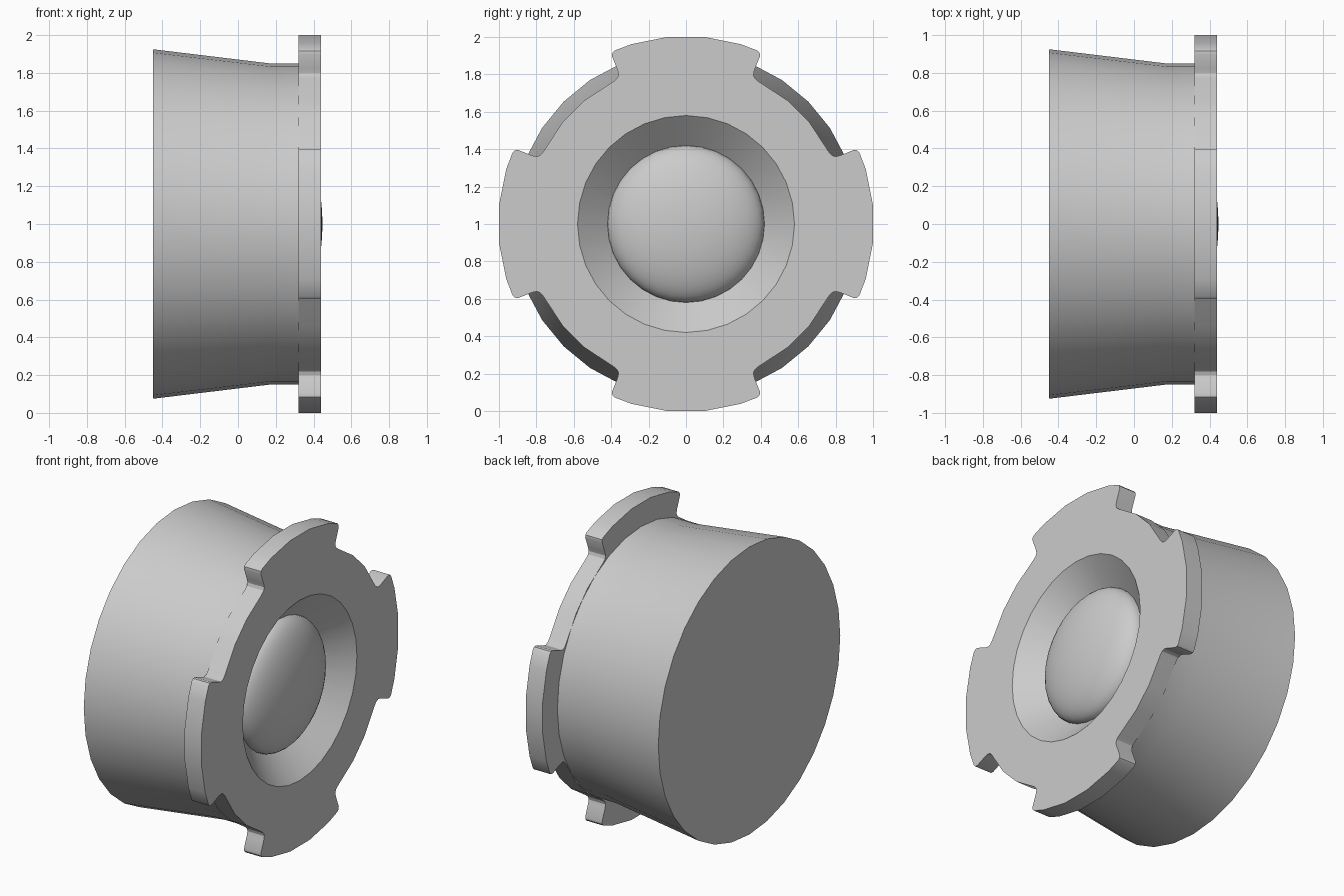
import bpy, bmesh
from math import sin, cos, radians, pi

cube = bpy.data.objects.get("Cube")
if cube:
    bpy.data.objects.remove(cube, do_unlink=True)

SIDES = 32
CENTRE_Z = 1.0
BACK, FLANGE_BACK, FACE = -0.45, 0.32, 0.44
HOLE = 0.58

grey = bpy.data.materials.new("plain grey")
grey.use_nodes = True
colour = (0.6, 0.6, 0.6, 1)
grey.diffuse_color = colour
grey.node_tree.nodes["Principled BSDF"].inputs["Base Color"].default_value = colour


def polar(x, r, angle):
    """Point around the x axis."""
    return (x, r * cos(angle), CENTRE_Z + r * sin(angle))


def finish(bm, name):
    mesh = bpy.data.meshes.new(name)
    bm.to_mesh(mesh)
    bm.free()
    mesh.materials.append(grey)
    obj = bpy.data.objects.new(name, mesh)
    bpy.context.collection.objects.link(obj)
    bpy.ops.object.select_all(action='DESELECT')
    bpy.context.view_layer.objects.active = obj
    obj.select_set(True)
    bpy.ops.object.shade_smooth_by_angle(angle=radians(30))
    return obj


def lathe(name, profile):
    """Revolve (x, radius) points around the x axis; radius 0 is a pole."""
    bm = bmesh.new()
    rings = []
    for x, r in profile:
        if r < 1e-5:
            rings.append([bm.verts.new((x, 0, CENTRE_Z))] * SIDES)
        else:
            rings.append([bm.verts.new(polar(x, r, 2 * pi * i / SIDES))
                          for i in range(SIDES)])
    for a, b in zip(rings, rings[1:]):
        for i in range(SIDES):
            j = (i + 1) % SIDES
            corners = dict.fromkeys((a[i], a[j], b[j], b[i]))
            bm.faces.new(list(corners))
    return finish(bm, name)


# Tapered cup with a flat closed back
lathe("body", [(BACK, 0), (BACK, 0.925), (0.17, 0.85), (FLANGE_BACK + 0.01, 0.85)])

# Conical recess in the face
DOME_BASE = 0.295
lathe("recess", [(FACE, HOLE), (DOME_BASE, 0.42)])

# Flattened dome rising out of the recess
steps = 12
lathe("dome", [(DOME_BASE + 0.152 * sin(pi / 2 * k / steps),
                0.42 * cos(pi / 2 * k / steps)) for k in range(steps)]
      + [(DOME_BASE + 0.152, 0)])

# Flange with four rounded lugs: half a lug and half a gap, as (radius, degrees)
half = [(1.0048, 5.625), (1.0048, 16.875), (1.003, 22.4), (0.996, 23.3),
        (0.98, 23.8), (0.90, 24.0), (0.877, 24.3), (0.862, 25.2),
        (0.855, 27), (0.855, 39.375)]
quarter = half + [(r, 90 - a) for r, a in reversed(half)]
outline = [(r, radians(a + 90 * q)) for q in range(4) for r, a in quarter]
hole = [(HOLE, 2 * pi * i / SIDES) for i in range(SIDES)]

bm = bmesh.new()
sheets = []
for x in (FLANGE_BACK, FACE):
    loops, edges = [], []
    for points in (outline, hole):
        loop = [bm.verts.new(polar(x, r, a)) for r, a in points]
        edges += [bm.edges.new((v, loop[i - 1])) for i, v in enumerate(loop)]
        loops.append(loop)
    bmesh.ops.triangle_fill(bm, edges=edges, use_beauty=True)
    sheets.append(loops)
for back, front in zip(*sheets):
    for i in range(len(back)):
        bm.faces.new((back[i - 1], back[i], front[i], front[i - 1]))
bmesh.ops.recalc_face_normals(bm, faces=bm.faces)
finish(bm, "lugged_flange")
